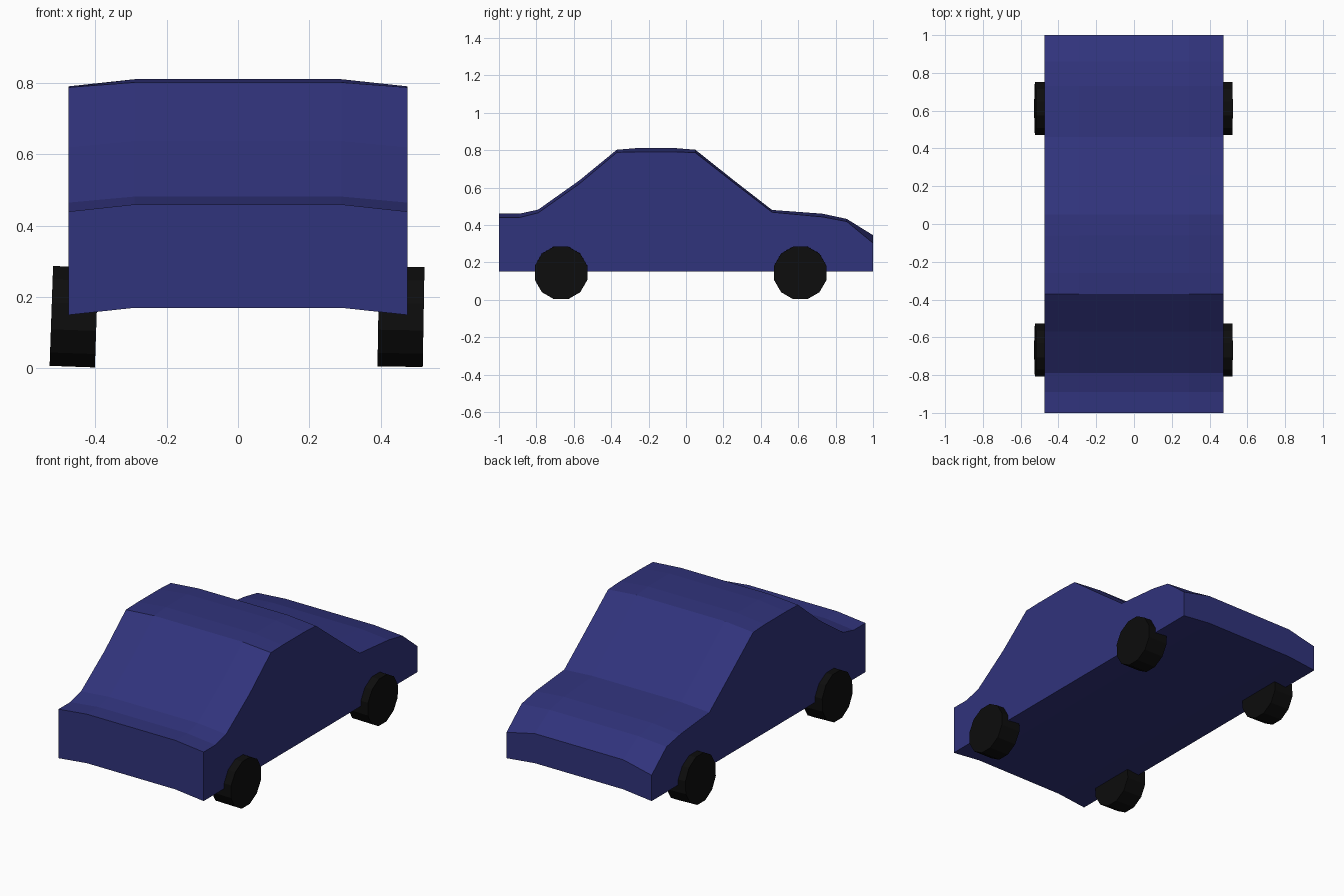
import bpy, bmesh, math
from mathutils import Matrix

if "Cube" in bpy.data.objects:
    bpy.data.objects.remove(bpy.data.objects["Cube"])


def material(name, rgb):
    mat = bpy.data.materials.new(name)
    mat.diffuse_color = (*rgb, 1)
    mat.use_nodes = True
    mat.node_tree.nodes["Principled BSDF"].inputs["Base Color"].default_value = mat.diffuse_color
    return mat


def make_object(name, bm, mat):
    bmesh.ops.recalc_face_normals(bm, faces=bm.faces)
    mesh = bpy.data.meshes.new(name)
    bm.to_mesh(mesh)
    bm.free()
    mesh.materials.append(mat)
    obj = bpy.data.objects.new(name, mesh)
    bpy.context.collection.objects.link(obj)
    return obj


blue = material("body_blue", (0.03, 0.033, 0.2))
black = material("tyre_black", (0.004, 0.004, 0.004))

# Side outline of the top: y, height along the centre, height at the side edge
TOP = [(-1, .46, .44), (-.89, .46, .44), (-.79, .482, .465), (-.57, .638, .62),
       (-.37, .802, .788), (-.26, .811, .791), (-.06, .811, .791), (.05, .802, .786),
       (.26, .635, .622), (.46, .48, .468), (.73, .46, .443), (.86, .432, .418),
       (1, .345, .303)]

# Body: stations along y, each a crowned strip across the top and underside
bm = bmesh.new()
XS = (-.475, -.29, .29, .475)
rings = []
for y, mid, edge in TOP:
    upper = [bm.verts.new((x, y, edge if abs(x) > .4 else mid)) for x in XS]
    lower = [bm.verts.new((x, y, .15 if abs(x) > .4 else .17)) for x in reversed(XS)]
    rings.append(upper + lower)
for a, b in zip(rings, rings[1:]):
    for i in range(8):
        j = (i + 1) % 8
        bm.faces.new((a[i], a[j], b[j], b[i]))
for r in (rings[0], rings[-1]):
    for i in range(3):
        bm.faces.new((r[i], r[i + 1], r[6 - i], r[7 - i]))
make_object("car_body", bm, blue)

# Wheels: twelve-sided drums with a slight lean
for side, x, tilt in (("left", -.46, 2), ("right", .457, 1)):
    for end, y in (("front", -.668), ("back", .611)):
        bm = bmesh.new()
        turn = (Matrix.Rotation(math.radians(90 + tilt), 4, 'Y')
                @ Matrix.Rotation(math.radians(15), 4, 'Z'))
        bmesh.ops.create_cone(bm, cap_ends=True, segments=12, radius1=.145,
                              radius2=.145, depth=.127,
                              matrix=Matrix.Translation((x, y, .145)) @ turn)
        # keep a flat facet at the top of each wheel
        top = [v for v in bm.verts if v.co.z > .275]
        if len(top) < 4:
            bmesh.ops.rotate(bm, verts=bm.verts, cent=(x, y, .145),
                             matrix=Matrix.Rotation(math.radians(15), 3, 'X'))
        make_object(f"{end}_{side}_wheel", bm, black)
